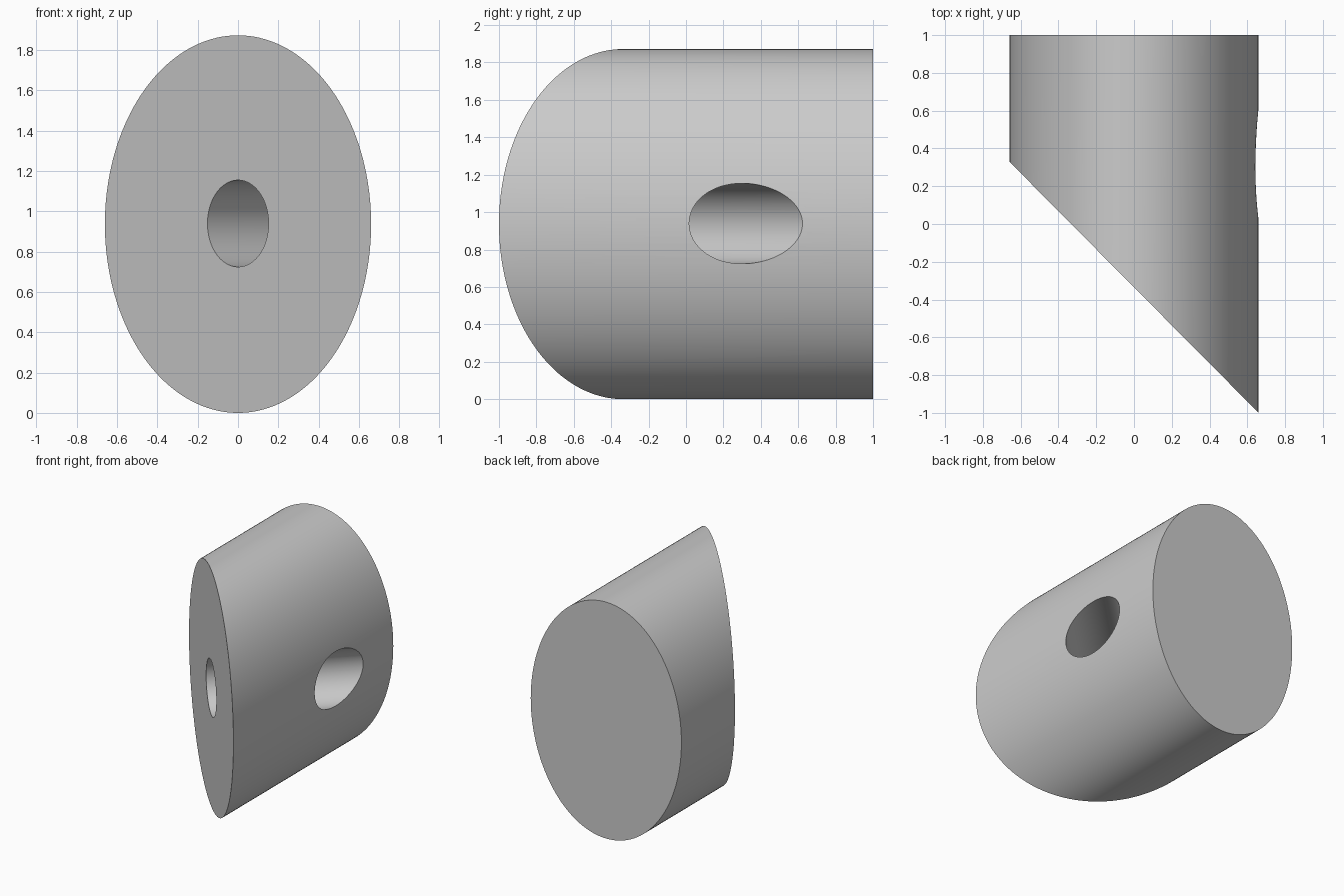
import bpy, bmesh
from math import sin, cos, pi, radians
from mathutils import Vector

if "Cube" in bpy.data.objects:
    bpy.data.objects.remove(bpy.data.objects["Cube"])

RX, RZ, SEGMENTS = 0.66, 0.936, 160
BORE_RADIUS = 0.215


def slant_y(x):
    """Depth of the slanted front face at a given x."""
    return -0.335 - x * (0.665 / RX)


# Elliptical body along y, with its front end cut at a slant
bm = bmesh.new()
angles = [2 * pi * i / SEGMENTS for i in range(SEGMENTS)]
back, front = [], []
for a in angles:
    x, z = RX * cos(a), RZ + RZ * sin(a)
    back.append(bm.verts.new((x, 1, z)))
    front.append(bm.verts.new((x, slant_y(x), z)))
bm.faces.new(back)
bm.faces.new(front)
for i in range(SEGMENTS):
    j = (i + 1) % SEGMENTS
    bm.faces.new((back[i], back[j], front[j], front[i]))
bmesh.ops.recalc_face_normals(bm, faces=bm.faces)
mesh = bpy.data.meshes.new("slanted_body")
bm.to_mesh(mesh)
bm.free()
body = bpy.data.objects.new("slanted_body", mesh)
bpy.context.collection.objects.link(body)

# Round bore, square to the slanted face, leaving through the right side
axis = Vector((0.665, RX, 0)).normalized()
bpy.ops.mesh.primitive_cylinder_add(
    vertices=96, radius=BORE_RADIUS, depth=3,
    location=Vector((0, slant_y(0), RZ + 0.003)) + axis * 0.5,
    rotation=axis.to_track_quat('Z', 'Y').to_euler())
cutter = bpy.context.object
cutter.name = "bore_cutter"
cutter.hide_render = True

# Cut the bore and smooth the curved walls
bpy.ops.object.select_all(action='DESELECT')
body.select_set(True)
bpy.context.view_layer.objects.active = body
mod = body.modifiers.new("bore", 'BOOLEAN')
mod.operation = 'DIFFERENCE'
mod.solver = 'EXACT'
mod.object = cutter
bpy.ops.object.modifier_apply(modifier=mod.name)
bpy.data.objects.remove(cutter)
bpy.ops.object.shade_smooth_by_angle(angle=radians(30))
